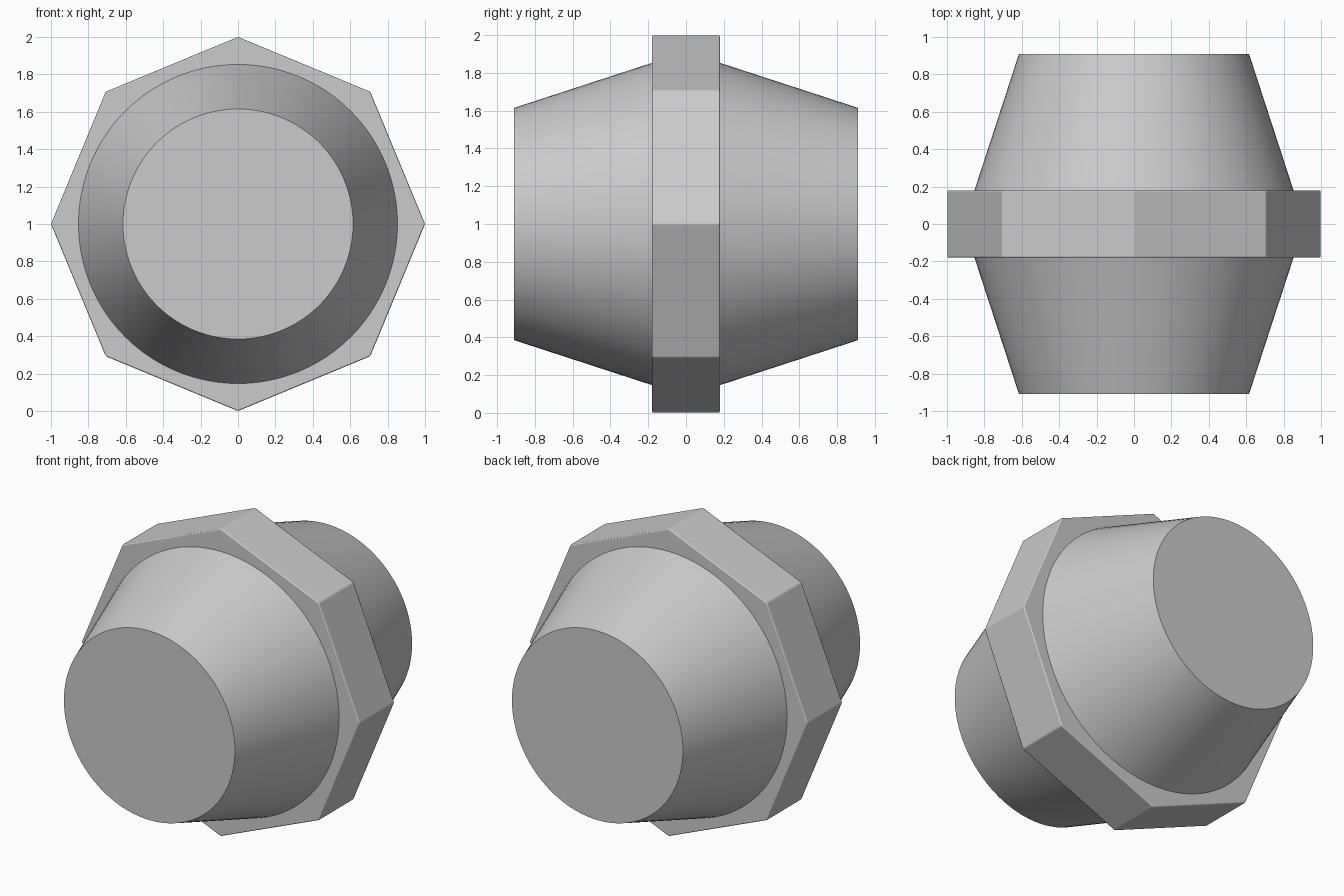
import bpy
from math import pi, radians

if "Cube" in bpy.data.objects:
    bpy.data.objects.remove(bpy.data.objects["Cube"])

CENTRE_Z = 1.0
HALF_COLLAR = 0.18
END_Y = 0.91


def finish(name, angle):
    ob = bpy.context.object
    ob.name = name
    bpy.ops.object.transform_apply(location=True, rotation=True, scale=True)
    bpy.ops.object.shade_smooth_by_angle(angle=radians(angle))
    return ob


# Octagonal collar with slightly softened edges, points at top and sides
bpy.ops.mesh.primitive_cylinder_add(vertices=8, radius=1.0, depth=2 * HALF_COLLAR,
                                    location=(0, 0, CENTRE_Z), rotation=(pi / 2, 0, 0))
collar = finish("octagonal_collar", 20)
bevel = collar.modifiers.new("soft_edges", 'BEVEL')
bevel.width = 0.008
bevel.segments = 2
bevel.limit_method = 'ANGLE'
bevel.harden_normals = True

# Tapered round ends, front and back
for name, side in (("front_taper", -1), ("back_taper", 1)):
    bpy.ops.mesh.primitive_cone_add(vertices=96, radius1=0.853, radius2=0.615,
                                    depth=END_Y - HALF_COLLAR,
                                    location=(0, side * (END_Y + HALF_COLLAR) / 2, CENTRE_Z),
                                    rotation=(-side * pi / 2, 0, 0))
    finish(name, 30)
